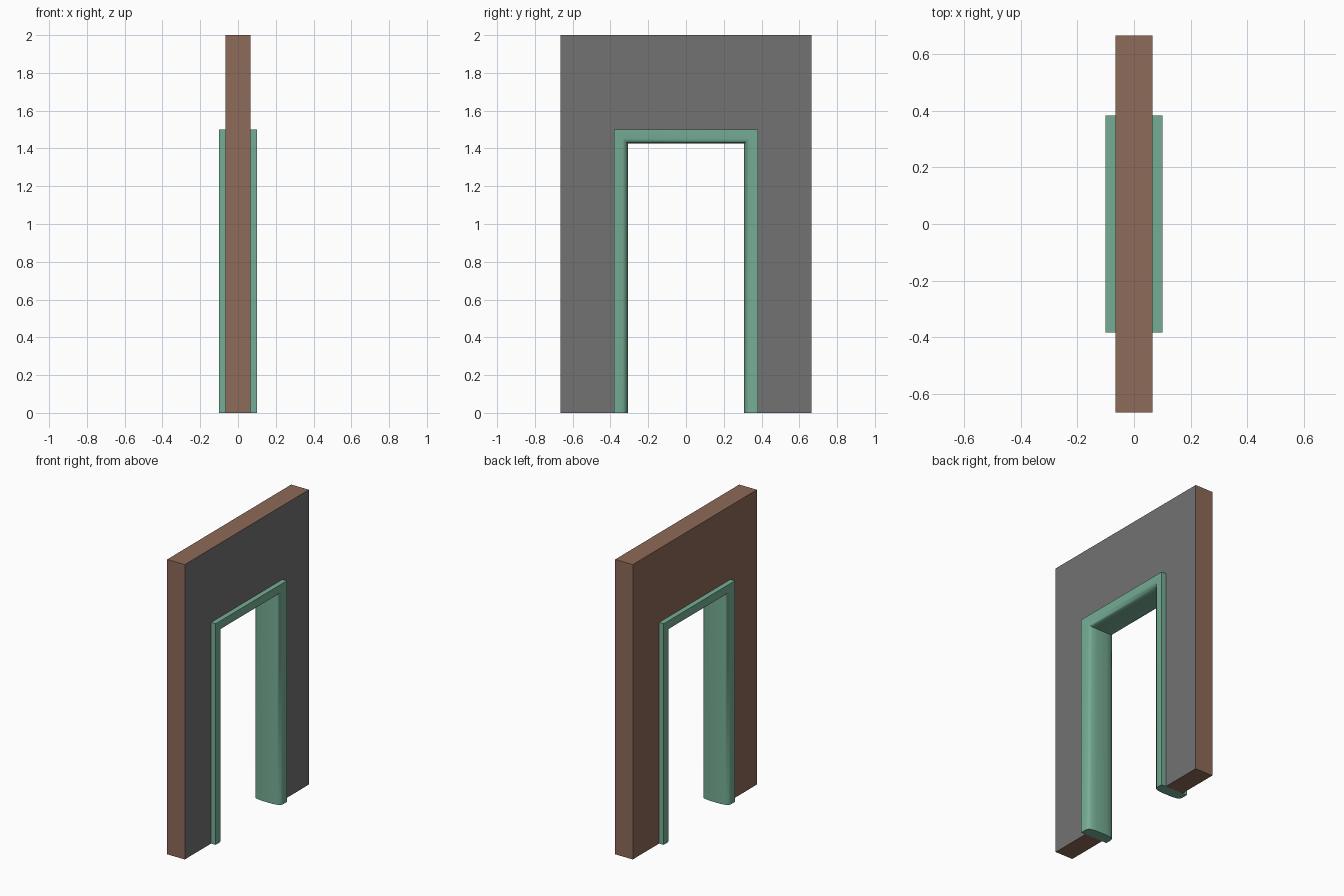
import bpy, bmesh, math

if "Cube" in bpy.data.objects:
    bpy.data.objects.remove(bpy.data.objects["Cube"])

HALF_WIDTH, HEIGHT, HALF_DEPTH = 0.665, 2.0, 0.066   # wall
FRAME_HALF, FRAME_TOP = 0.382, 1.5                   # outer edge of door frame


def material(name, color):
    m = bpy.data.materials.new(name)
    m.diffuse_color = (*color, 1)
    m.use_nodes = True
    m.node_tree.nodes["Principled BSDF"].inputs["Base Color"].default_value = m.diffuse_color
    return m


def make_object(name, bm, mats):
    bmesh.ops.recalc_face_normals(bm, faces=bm.faces)
    mesh = bpy.data.meshes.new(name)
    bm.to_mesh(mesh)
    bm.free()
    for m in mats:
        mesh.materials.append(m)
    ob = bpy.data.objects.new(name, mesh)
    bpy.context.collection.objects.link(ob)
    return ob


brown = material("brown_wall", (0.27, 0.145, 0.10))
grey = material("grey_wall", (0.17, 0.17, 0.17))
green = material("green_frame", (0.18, 0.42, 0.30))

# Wall: arch-shaped outline with the doorway cut out, extruded through its depth
outline = [(-HALF_WIDTH, 0), (-FRAME_HALF, 0), (-FRAME_HALF, FRAME_TOP),
           (FRAME_HALF, FRAME_TOP), (FRAME_HALF, 0), (HALF_WIDTH, 0),
           (HALF_WIDTH, HEIGHT), (-HALF_WIDTH, HEIGHT)]
bm = bmesh.new()
face = bm.faces.new([bm.verts.new((-HALF_DEPTH, y, z)) for y, z in outline])
ext = bmesh.ops.extrude_face_region(bm, geom=[face], use_keep_orig=True)
bmesh.ops.translate(bm, vec=(2 * HALF_DEPTH, 0, 0),
                    verts=[g for g in ext["geom"] if isinstance(g, bmesh.types.BMVert)])
# One side of the wall is grey, everything else brown
for f in bm.faces:
    if all(v.co.x > 0 for v in f.verts):
        f.material_index = 1
make_object("wall", bm, [brown, grey])

# Door frame: rounded casing profile (x, inset) swept up, across and down with mitred corners
half = [(0.1, 0), (0.1, 0.047), (0.092, 0.062), (0.075, 0.070), (0.04, 0.075)]
profile = half + [(-x, d) for x, d in reversed(half)]
bm = bmesh.new()
rings = []
for side, top in ((-1, False), (-1, True), (1, True), (1, False)):
    rings.append([bm.verts.new((x, side * (FRAME_HALF - d), FRAME_TOP - d if top else 0))
                  for x, d in profile])
n = len(profile)
for a, b in zip(rings, rings[1:]):
    for i in range(n):
        j = (i + 1) % n
        bm.faces.new((a[i], a[j], b[j], b[i]))
bm.faces.new(rings[0])
bm.faces.new(rings[-1])
frame = make_object("door_frame", bm, [green])

# Smooth the rounded casing while keeping corners crisp
bpy.context.view_layer.objects.active = frame
frame.select_set(True)
bpy.ops.object.shade_smooth_by_angle(angle=math.radians(40))
